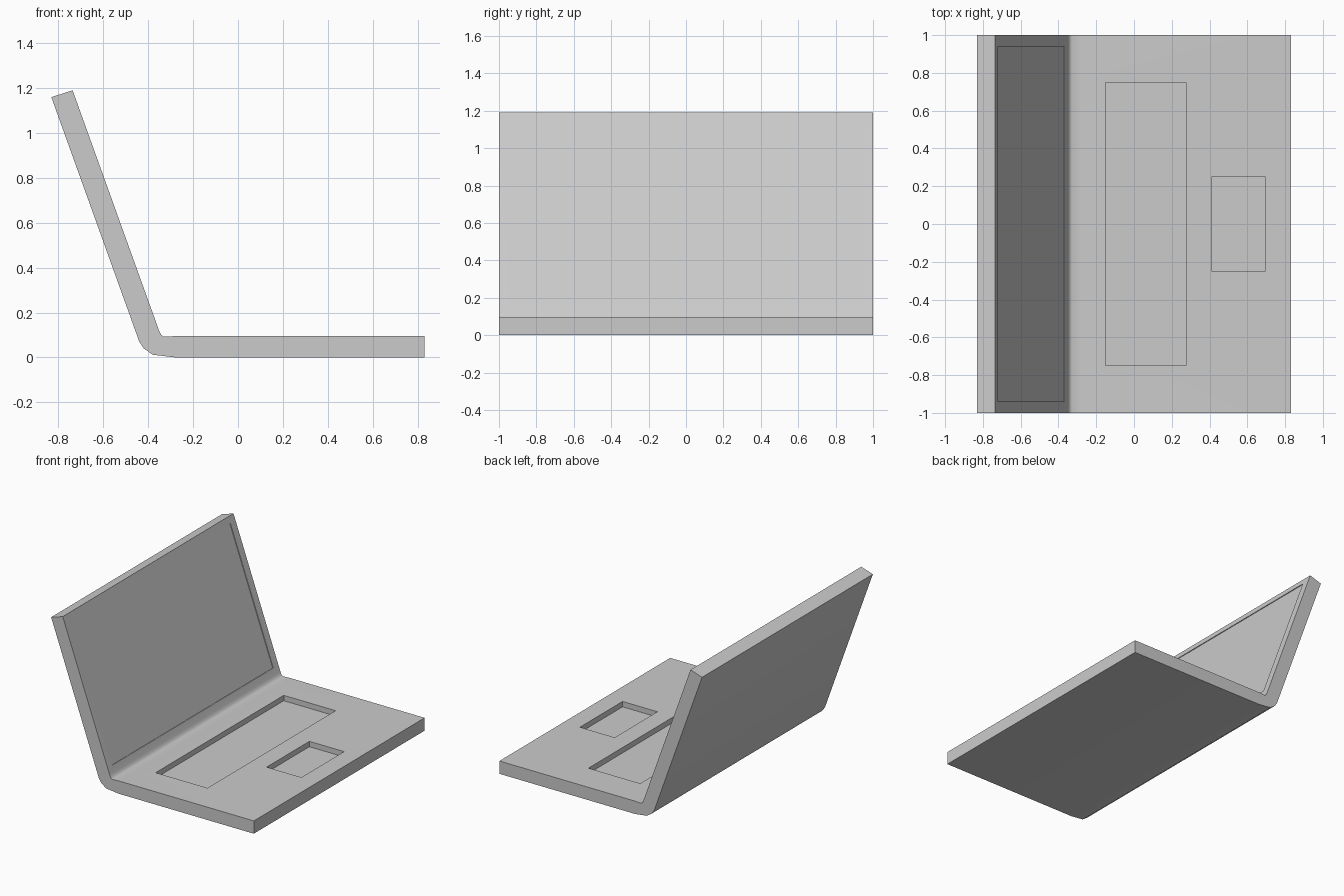
import bpy, bmesh, math
from mathutils import Matrix, Vector

if "Cube" in bpy.data.objects:
    bpy.data.objects.remove(bpy.data.objects["Cube"])


def mesh_object(name, bm):
    bmesh.ops.recalc_face_normals(bm, faces=bm.faces)
    me = bpy.data.meshes.new(name)
    bm.to_mesh(me)
    bm.free()
    ob = bpy.data.objects.new(name, me)
    bpy.context.collection.objects.link(ob)
    return ob


def box(name, center, size, tilt=0.0):
    bm = bmesh.new()
    m = (Matrix.Translation(center) @ Matrix.Rotation(tilt, 4, 'Y')
         @ Matrix.Diagonal((*size, 1)))
    bmesh.ops.create_cube(bm, size=1, matrix=m)
    return mesh_object(name, bm)


# Side profile (x, z) of base, rounded hinge and tilted lid
profile = [(0.83, 0), (-0.28, 0), (-0.38, 0.012), (-0.42, 0.04), (-0.44, 0.07),
           (-0.832, 1.16), (-0.737, 1.19), (-0.352, 0.12), (-0.342, 0.1),
           (-0.33, 0.092), (-0.28, 0.095), (0.83, 0.095)]
bm = bmesh.new()
face = bm.faces.new([bm.verts.new((x, -1, z)) for x, z in profile])
ext = bmesh.ops.extrude_face_region(bm, geom=[face])
bmesh.ops.translate(bm, vec=(0, 2, 0),
                    verts=[v for v in ext['geom'] if isinstance(v, bmesh.types.BMVert)])
body = mesh_object("laptop_body", bm)

# Recesses: keyboard well, touchpad well and shallow screen
DEPTH, TOP = 0.04, 0.095
a, b = Vector((-0.352, 0, 0.12)), Vector((-0.737, 0, 1.19))
tilt = math.atan2(b.x - a.x, b.z - a.z)
normal = Vector((math.cos(tilt), 0, -math.sin(tilt)))
cutters = [
    box("keyboard_cutter", (0.0625, 0, TOP), (0.425, 1.5, 2 * DEPTH)),
    box("touchpad_cutter", (0.5525, 0, TOP), (0.285, 0.5, 2 * DEPTH)),
    box("screen_cutter", (a + b) / 2 + normal * 0.015,
        (0.04, 1.88, (b - a).length - 0.1), tilt),
]

bpy.context.view_layer.objects.active = body
body.select_set(True)
for c in cutters:
    c.hide_render = True
    mod = body.modifiers.new(c.name, 'BOOLEAN')
    mod.operation = 'DIFFERENCE'
    mod.solver = 'EXACT'
    mod.object = c
    bpy.ops.object.modifier_apply(modifier=mod.name)
    bpy.data.objects.remove(c)

# Smooth hinge curve, crisp slab edges
bpy.ops.object.shade_smooth_by_angle(angle=math.radians(40))
